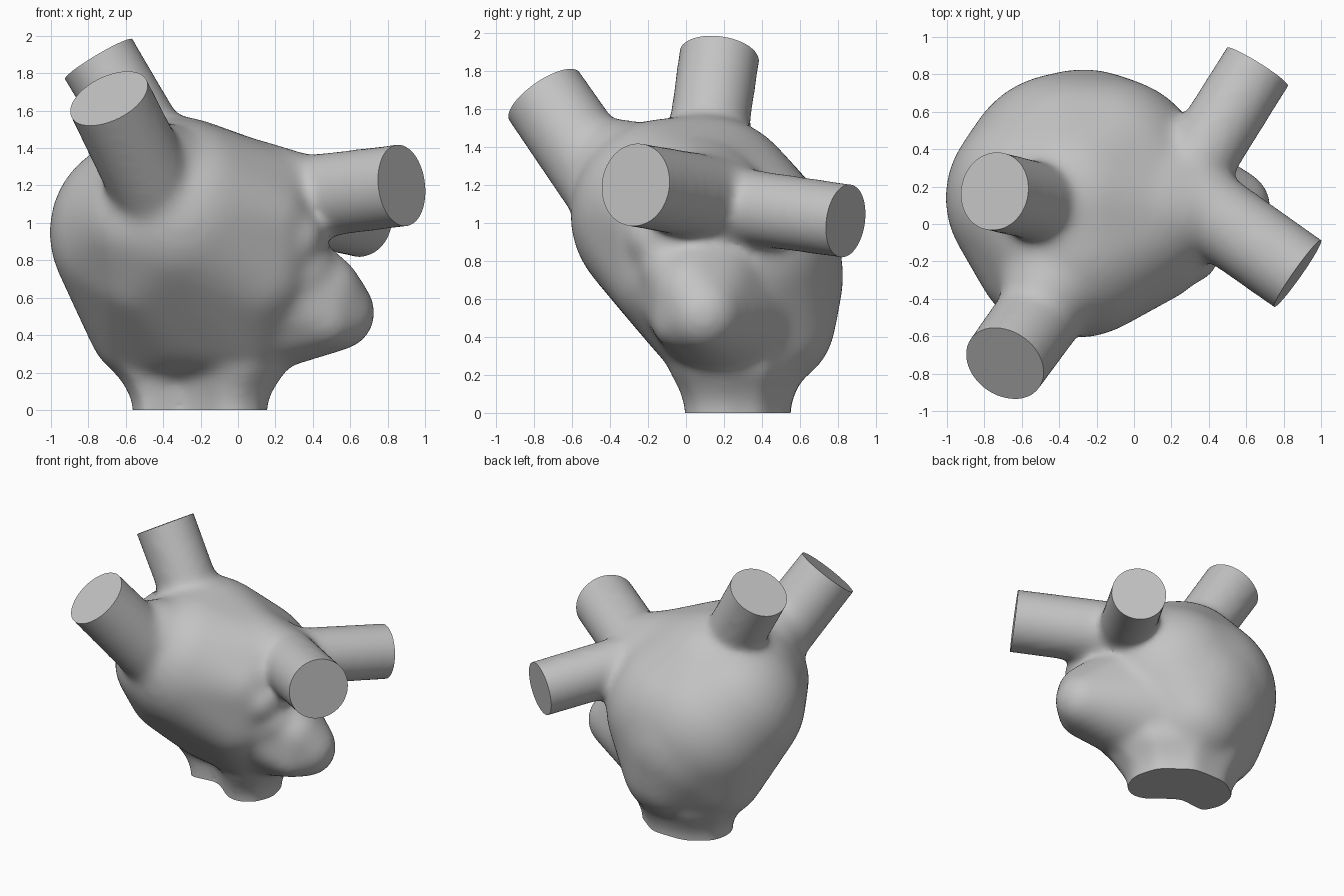
import bpy, bmesh
from mathutils import Vector, Matrix

cube = bpy.data.objects.get("Cube")
if cube:
    bpy.data.objects.remove(cube, do_unlink=True)

VOXEL = 0.024
EXTRA = 0.12   # tube length past each cap, trimmed later


def ball_points(centre, radius):
    tmp = bmesh.new()
    bmesh.ops.create_icosphere(tmp, subdivisions=4, radius=radius)
    pts = [v.co + Vector(centre) for v in tmp.verts]
    tmp.free()
    return pts


def add_hull(bm, balls):
    """Closed skin stretched around a group of balls."""
    tmp = bmesh.new()
    for centre, radius in balls:
        for p in ball_points(centre, radius):
            tmp.verts.new(p)
    bmesh.ops.convex_hull(tmp, input=tmp.verts[:])
    loose = [v for v in tmp.verts if not v.link_faces]
    bmesh.ops.delete(tmp, geom=loose, context='VERTS')
    mesh = bpy.data.meshes.new("hull_tmp")
    tmp.to_mesh(mesh)
    tmp.free()
    bm.from_mesh(mesh)
    bpy.data.meshes.remove(mesh)


def add_tube(bm, cap, direction, radius, root_radius, length):
    d = Vector(direction).normalized()
    middle = Vector(cap) + d * (EXTRA - length) / 2
    turn = d.to_track_quat('Z', 'Y').to_matrix().to_4x4()
    bmesh.ops.create_cone(bm, cap_ends=True, segments=48, radius1=root_radius,
                          radius2=radius, depth=length + EXTRA,
                          matrix=Matrix.Translation(middle) @ turn)


def add_neck(bm, outline, centre, levels):
    """Loft the outline upward through (height, scale) levels."""
    rings = [[bm.verts.new((centre[0] + (x - centre[0]) * s,
                            centre[1] + (y - centre[1]) * s, z))
              for x, y in outline] for z, s in levels]
    count = len(outline)
    for low, high in zip(rings, rings[1:]):
        for i in range(count):
            j = (i + 1) % count
            bm.faces.new((low[i], low[j], high[j], high[i]))
    bm.faces.new(rings[0][::-1])
    bm.faces.new(rings[-1])


def trim(bm, cap, direction, reach):
    """Cut the end flat at the cap plane and close it."""
    cap, d = Vector(cap), Vector(direction).normalized()

    def near(p):
        rel = p - cap
        along = rel.dot(d)
        return -0.1 < along < 0.3 and (rel - d * along).length < reach

    faces = [f for f in bm.faces if near(f.calc_center_median())]
    edges = {e for f in faces for e in f.edges}
    verts = {v for f in faces for v in f.verts}
    bmesh.ops.bisect_plane(bm, geom=faces + list(edges) + list(verts),
                           plane_co=cap, plane_no=d, dist=1e-5)
    gone = [v for v in bm.verts if near(v.co) and (v.co - cap).dot(d) > 1e-4]
    bmesh.ops.delete(bm, geom=gone, context='VERTS')
    rim = [e for e in bm.edges if e.is_boundary]
    bmesh.ops.edgeloop_fill(bm, edges=rim)


# cap centre, direction, radius, root radius, length
tubes = [
    ((-0.69, -0.745, 1.665), (-0.38, -0.53, 0.765), 0.227, 0.235, 0.75),
    ((-0.745, 0.175, 1.875), (-0.50, 0.12, 0.84), 0.215, 0.21, 0.75),
    ((0.875, -0.265, 1.20), (0.81, -0.57, 0.10), 0.222, 0.225, 0.75),
    ((0.66, 0.84, 1.01), (0.52, 0.83, -0.12), 0.197, 0.20, 0.70),
]

bm = bmesh.new()

# main chamber: upper half, then the narrower lower half
add_hull(bm, [
    ((-0.27, 0.27, 0.72), 0.56),
    ((-0.30, -0.10, 1.04), 0.51),
    ((-0.50, 0.14, 0.95), 0.51),
    ((-0.36, 0.24, 0.82), 0.57),
    ((-0.33, 0.10, 1.05), 0.52),
    ((0.08, 0.04, 1.05), 0.38),
    ((0.10, -0.12, 1.00), 0.30),
    ((-0.15, 0.25, 0.85), 0.54),
    ((-0.50, -0.20, 1.00), 0.34),
    ((-0.50, -0.10, 0.76), 0.30),
    ((0.05, -0.05, 0.75), 0.36),
    ((-0.47, 0.30, 0.48), 0.34),
    ((-0.20, 0.42, 0.49), 0.37),
    ((0.03, 0.12, 0.50), 0.33),
])

# swellings where the tubes join the chamber
add_hull(bm, [((-0.46, -0.37, 1.30), 0.25), ((-0.30, -0.10, 1.05), 0.45)])
add_hull(bm, [((0.33, 0.07, 1.13), 0.24), ((0.28, 0.25, 1.08), 0.22),
              ((0.05, 0.06, 1.08), 0.37)])

# side pouch with small folds under the front tube
add_hull(bm, [((0.53, 0.09, 0.52), 0.205), ((0.10, 0.10, 0.70), 0.38),
              ((0.46, 0.02, 0.64), 0.20), ((0.47, -0.03, 0.48), 0.15),
              ((0.02, 0.20, 0.55), 0.38)])
add_hull(bm, [((0.30, -0.16, 0.92), 0.16), ((0.10, -0.03, 0.85), 0.32),
              ((0.38, 0.02, 0.95), 0.10)])
add_hull(bm, [((0.36, -0.08, 0.76), 0.16), ((0.15, 0.02, 0.70), 0.32)])

# kidney-shaped neck flaring into the chamber
outline = [(0.165, 0.2), (0.11, 0.39), (-0.1, 0.55), (-0.37, 0.55),
           (-0.54, 0.43), (-0.57, 0.28), (-0.51, 0.14), (-0.41, 0.15),
           (-0.3, 0.17), (-0.2, 0.1), (-0.1, 0.01), (0.0, -0.015), (0.11, 0.05)]
add_neck(bm, outline, (-0.2, 0.27),
         [(-EXTRA, 1), (0.04, 1), (0.13, 1.12), (0.22, 1.3), (0.4, 1.3)])

# four branching tubes
for tube in tubes:
    add_tube(bm, *tube)

bmesh.ops.recalc_face_normals(bm, faces=bm.faces[:])
mesh = bpy.data.meshes.new("chamber")
bm.to_mesh(mesh)
bm.free()
chamber = bpy.data.objects.new("chamber_with_tubes", mesh)
bpy.context.scene.collection.objects.link(chamber)

# fuse everything into one skin and soften the joins
remesh = chamber.modifiers.new("fuse", 'REMESH')
remesh.mode = 'VOXEL'
remesh.voxel_size = VOXEL
soften = chamber.modifiers.new("soften", 'SMOOTH')
soften.factor = 0.5
soften.iterations = 30
bpy.context.view_layer.update()
graph = bpy.context.evaluated_depsgraph_get()
fused = bpy.data.meshes.new_from_object(chamber.evaluated_get(graph))
chamber.modifiers.clear()
chamber.data = fused

# flat ends
bm = bmesh.new()
bm.from_mesh(fused)
for cap, direction, radius, _, _ in tubes:
    trim(bm, cap, direction, radius + 0.1)
trim(bm, (-0.2, 0.27, 0), (0, 0, -1), 0.9)
bmesh.ops.recalc_face_normals(bm, faces=bm.faces[:])
bm.to_mesh(fused)
bm.free()

# single grey colour
grey = bpy.data.materials.new("plain_grey")
grey.use_nodes = True
colour = (0.55, 0.55, 0.55, 1)
grey.diffuse_color = colour
grey.node_tree.nodes["Principled BSDF"].inputs["Base Color"].default_value = colour
fused.materials.clear()
fused.materials.append(grey)

bpy.ops.object.select_all(action='DESELECT')
chamber.select_set(True)
bpy.context.view_layer.objects.active = chamber
bpy.ops.object.shade_smooth_by_angle(angle=0.7)
